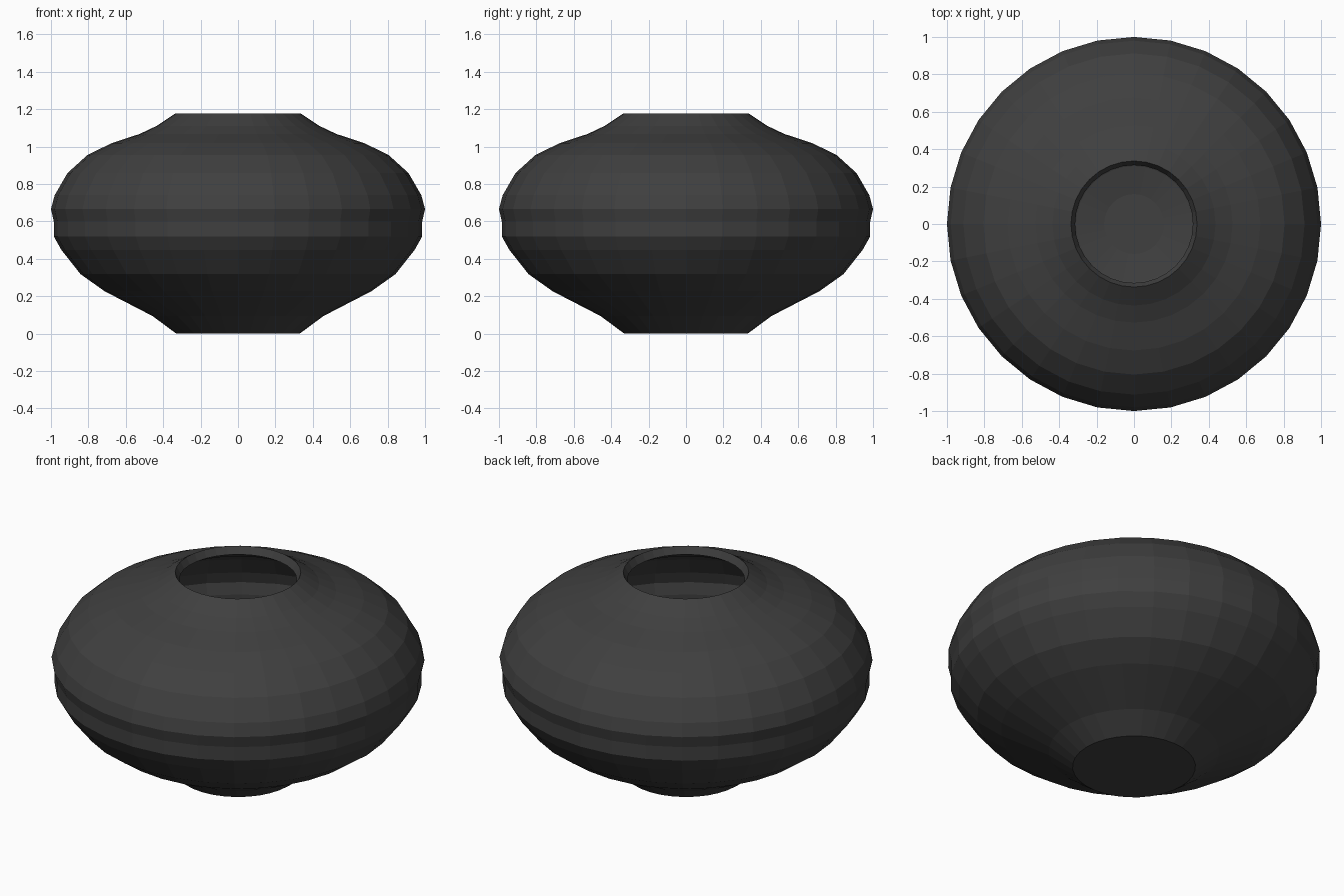
import bpy, bmesh, math

if "Cube" in bpy.data.objects:
    bpy.data.objects.remove(bpy.data.objects["Cube"])

SIDES = 32

# one dark glaze for the whole vase
glaze = bpy.data.materials.new("charcoal glaze")
glaze.diffuse_color = (0.05, 0.05, 0.05, 1)
glaze.use_nodes = True
glaze.node_tree.nodes["Principled BSDF"].inputs["Base Color"].default_value = glaze.diffuse_color

# outer profile from base to rim (radius, height)
outer = [(0.33, 0.0), (0.457, 0.094), (0.714, 0.227), (0.842, 0.318),
         (0.944, 0.447), (0.985, 0.52), (0.985, 0.60), (1.0, 0.666),
         (0.98, 0.74), (0.912, 0.858), (0.805, 0.955), (0.676, 1.018),
         (0.527, 1.067), (0.436, 1.11), (0.337, 1.176)]
# rim lip, then the hollow inside down to the floor
lip = [(0.315, 1.135)]
inner = [(0.42, 1.075), (0.515, 1.034), (0.66, 0.986), (0.785, 0.928),
         (0.885, 0.84), (0.95, 0.733), (0.97, 0.666), (0.955, 0.60),
         (0.955, 0.525), (0.917, 0.46), (0.823, 0.343), (0.70, 0.256),
         (0.44, 0.122), (0.31, 0.06), (0.16, 0.035)]


def lathe(name, profile, sides):
    """Spin a profile round z and close both ends with flat caps."""
    bm = bmesh.new()
    rings = []
    for r, z in profile:
        rings.append([bm.verts.new((r * math.cos(2 * math.pi * i / sides),
                                    r * math.sin(2 * math.pi * i / sides), z))
                      for i in range(sides)])
    for a, b in zip(rings, rings[1:]):
        for i in range(sides):
            j = (i + 1) % sides
            bm.faces.new((a[i], a[j], b[j], b[i]))
    bm.faces.new(rings[0][::-1])
    bm.faces.new(rings[-1])
    mesh = bpy.data.meshes.new(name)
    bm.to_mesh(mesh)
    bm.free()
    mesh.materials.append(glaze)
    obj = bpy.data.objects.new(name, mesh)
    bpy.context.collection.objects.link(obj)
    return obj


# vase body with hollow interior
lathe("vase_body", outer + lip + inner, SIDES)
